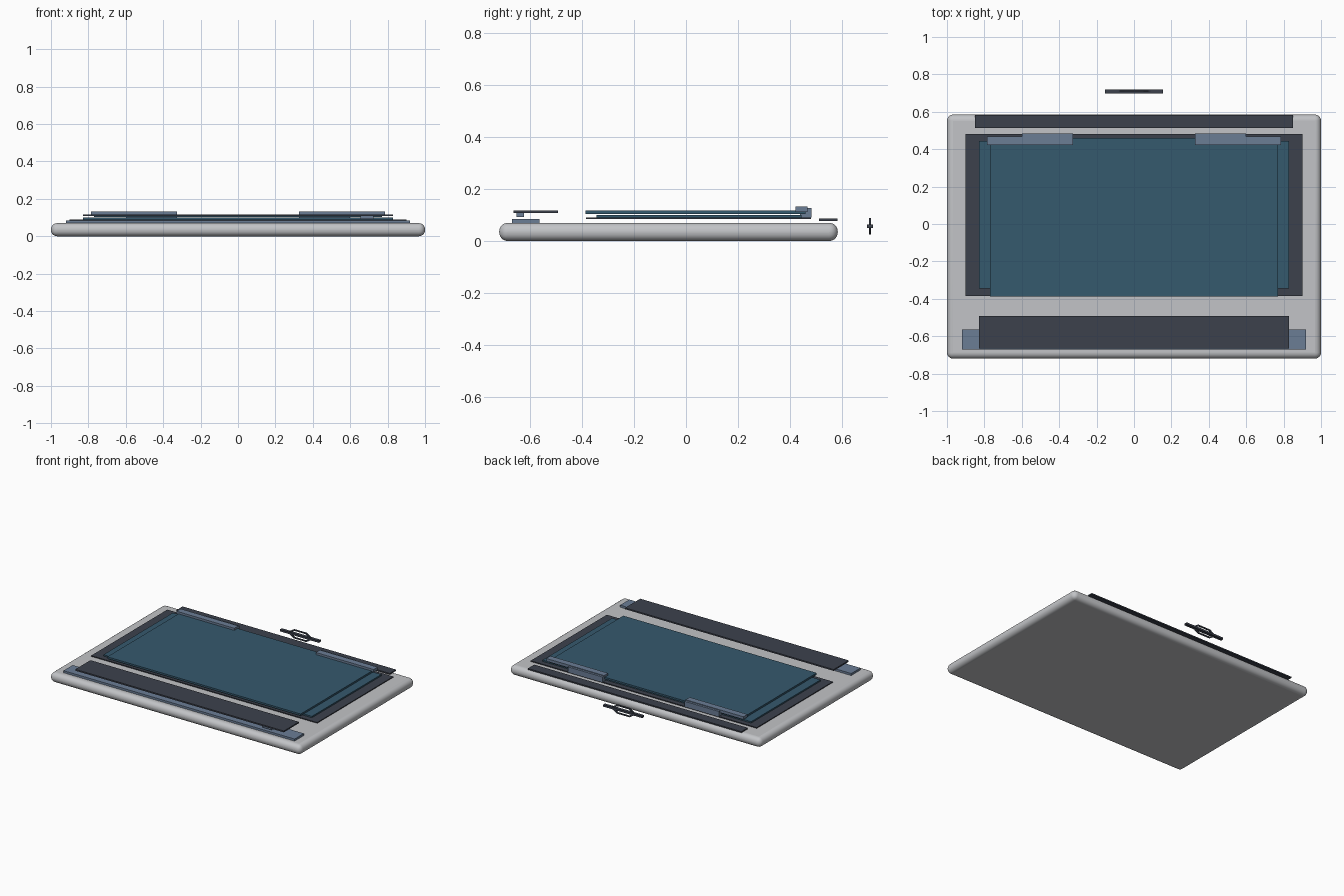
import bpy
import bmesh
from math import cos, sin, pi

cube = bpy.data.objects.get("Cube")
if cube:
    bpy.data.objects.remove(cube, do_unlink=True)


def material(name, rgb):
    m = bpy.data.materials.new(name)
    m.use_nodes = True
    m.diffuse_color = (*rgb, 1)
    m.node_tree.nodes["Principled BSDF"].inputs["Base Color"].default_value = (*rgb, 1)
    return m


silver = material("silver grey", (0.54, 0.55, 0.57))
charcoal = material("charcoal", (0.045, 0.053, 0.073))
teal = material("deep teal", (0.036, 0.1, 0.155))
slate = material("slate blue", (0.145, 0.205, 0.3))


def make_object(name, bm, mat):
    bmesh.ops.recalc_face_normals(bm, faces=bm.faces)
    mesh = bpy.data.meshes.new(name)
    bm.to_mesh(mesh)
    bm.free()
    mesh.materials.append(mat)
    obj = bpy.data.objects.new(name, mesh)
    bpy.context.collection.objects.link(obj)
    return obj


def box(name, x, y, z, mat):
    """Box from (min, max) ranges on each axis."""
    bm = bmesh.new()
    bmesh.ops.create_cube(bm, size=1)
    for v in bm.verts:
        v.co = [r[0] + (c + 0.5) * (r[1] - r[0]) for c, r in zip(v.co, (x, y, z))]
    return make_object(name, bm, mat)


def wide(name, half, y, z, mat):
    """Box centred across the width."""
    return box(name, (-half, half), y, z, mat)


# Base slab with fully rounded edges
base = wide("base_slab", 1.0, (-0.72, 0.585), (0, 0.07), silver)
bevel = base.modifiers.new("rounded_edges", "BEVEL")
bevel.width = 0.033
bevel.segments = 6
bpy.context.view_layer.objects.active = base
base.select_set(True)
bpy.ops.object.shade_smooth_by_angle()

# Front rail and raised cover plate
wide("front_rail", 0.92, (-0.67, -0.565), (0.07, 0.085), slate)
wide("front_cover", 0.83, (-0.665, -0.493), (0.107, 0.117), charcoal)
box("front_spacer", (0.655, 0.725), (-0.654, -0.625), (0.092, 0.107), slate)

# Layered centre panel
wide("panel_frame", 0.90, (-0.385, 0.481), (0.084, 0.09), charcoal)
wide("lower_panel", 0.83, (-0.345, 0.445), (0.09, 0.1), teal)
wide("upper_panel", 0.77, (-0.387, 0.46), (0.104, 0.117), teal)

# Stepped clips along the rear of the panel
for side, sign in (("left", 1), ("right", -1)):
    def span(a, b):
        return sorted((sign * a, sign * b))
    box(side + "_clip_bar", span(0.325, 0.785), (0.422, 0.468), (0.112, 0.132), slate)
    box(side + "_clip_block", span(0.325, 0.6), (0.44, 0.484), (0.09, 0.127), slate)

# Rear strip
wide("rear_strip", 0.85, (0.512, 0.584), (0.078, 0.087), charcoal)

# Detached rear latch: a bar through a flat elongated ring
wide("latch_bar", 0.155, (0.698, 0.72), (0.05, 0.064), charcoal)
bm = bmesh.new()
sides = 6
rings = []
for y in (0.705, 0.713):
    for rx, rz in ((0.1, 0.037), (0.085, 0.027)):
        rings.append([bm.verts.new((rx * cos(2 * pi * i / sides), y,
                                    0.057 + rz * sin(2 * pi * i / sides)))
                      for i in range(sides)])
for a, b in ((0, 1), (1, 3), (3, 2), (2, 0)):
    for i in range(sides):
        j = (i + 1) % sides
        bm.faces.new((rings[a][i], rings[a][j], rings[b][j], rings[b][i]))
make_object("latch_ring", bm, charcoal)
